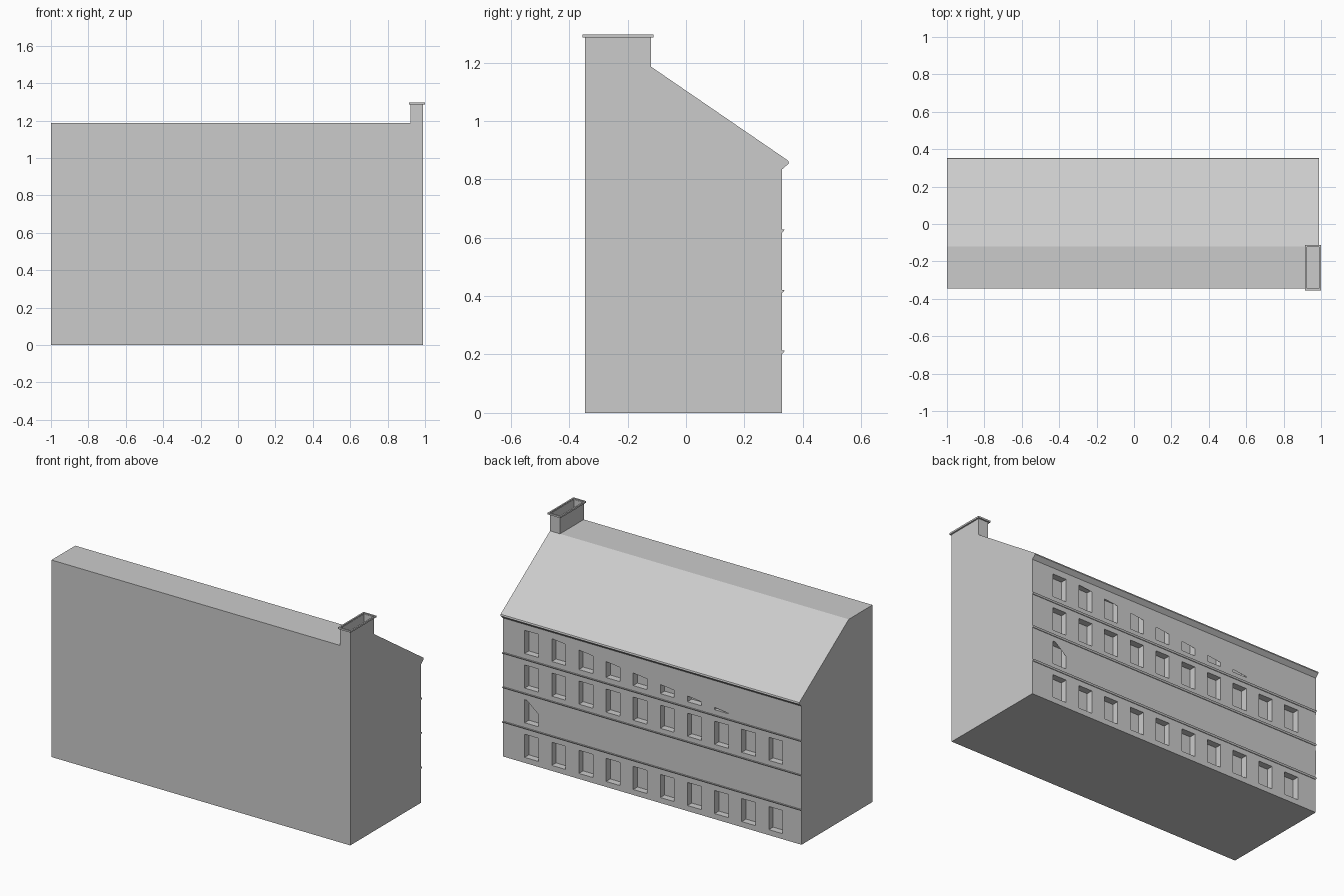
import bpy, bmesh

if "Cube" in bpy.data.objects:
    bpy.data.objects.remove(bpy.data.objects["Cube"])

X0, X1 = -1.0, 0.99        # building ends
YF, YB = -0.346, 0.329     # front and back wall planes
RIDGE_Y, RIDGE_Z = -0.12, 1.186


def finish(name, bm, normals=True):
    if normals:
        bmesh.ops.recalc_face_normals(bm, faces=bm.faces)
    me = bpy.data.meshes.new(name)
    bm.to_mesh(me)
    bm.free()
    ob = bpy.data.objects.new(name, me)
    bpy.context.collection.objects.link(ob)
    return ob


def extrude_x(name, profile):
    """Extrude a y,z profile along the length of the building."""
    bm = bmesh.new()
    f = bm.faces.new([bm.verts.new((X0, y, z)) for y, z in profile])
    r = bmesh.ops.extrude_face_region(bm, geom=[f])
    moved = [v for v in r["geom"] if isinstance(v, bmesh.types.BMVert)]
    bmesh.ops.translate(bm, verts=moved, vec=(X1 - X0, 0, 0))
    return finish(name, bm)


def add_box(bm, x0, x1, y0, y1, z0, z1):
    vs = bmesh.ops.create_cube(bm, size=1)["verts"]
    for v in vs:
        v.co = (x0 if v.co.x < 0 else x1,
                y0 if v.co.y < 0 else y1,
                z0 if v.co.z < 0 else z1)


def wall_panel(name, points):
    """Flat sheet of plaster on the back wall, facing +y."""
    bm = bmesh.new()
    f = bm.faces.new([bm.verts.new((x, YB + 0.0005, z)) for x, z in points])
    f.normal_update()
    if f.normal.y < 0:
        f.normal_flip()
    return finish(name, bm, False)


# building block with flat top strip, sloping roof and eave lip
building = extrude_x("building", [
    (YF, 0), (YB, 0), (YB, 0.834), (0.353, 0.855), (0.350, 0.864),
    (RIDGE_Y, RIDGE_Z), (YF, RIDGE_Z)])

# window recesses: four floors of ten
bm = bmesh.new()
for floor in range(4):
    for i in range(10):
        x = 0.844 - 0.1807 * i
        z = 0.033 + 0.2085 * floor
        add_box(bm, x - 0.092, x, YB - 0.04, YB + 0.015, z, z + 0.139)
cutter = finish("window_cutter", bm)
cutter.hide_render = True
cutter.hide_viewport = True
mod = building.modifiers.new("windows", "BOOLEAN")
mod.operation = "DIFFERENCE"
mod.solver = "EXACT"
mod.object = cutter
dg = bpy.context.evaluated_depsgraph_get()
mesh = bpy.data.meshes.new_from_object(building.evaluated_get(dg))
building.modifiers.clear()
building.data = mesh
bpy.data.objects.remove(cutter)

# wall panels that partly close the top row and the second row
wall_panel("upper_wall_panel", [(X1, 0.834), (X0, 0.834), (X0, 0.606)])
wall_panel("second_floor_wall_panel", [
    (0.835, 0.385), (X0, 0.385), (X0, 0.235), (0.752, 0.235), (0.752, 0.316)])

# string courses between floors
for n, z in enumerate((0.208, 0.416, 0.623)):
    extrude_x(f"string_course_{n + 1}", [
        (YB - 0.002, z - 0.005), (YB + 0.003, z - 0.004),
        (YB + 0.009, z + 0.005), (YB - 0.002, z + 0.005)])


def ring(bm, x0, x1, y0, y1, z):
    return [bm.verts.new(p) for p in
            ((x0, y0, z), (x1, y0, z), (x1, y1, z), (x0, y1, z))]


def bridge(bm, a, b):
    for i in range(4):
        j = (i + 1) % 4
        bm.faces.new((a[i], a[j], b[j], b[i]))


# open chimney stack, flush with the right and front walls
CX, CY = (0.923, X1), (YF, RIDGE_Y)
bm = bmesh.new()
t = 0.002
rings = [ring(bm, CX[0] + d, CX[1] - d, CY[0] + d, CY[1] - d, z)
         for d, z in ((0, RIDGE_Z), (0, 1.29), (t, 1.29), (t, RIDGE_Z))]
for a, b in zip(rings, rings[1:]):
    bridge(bm, a, b)
finish("chimney", bm)

# chimney cap: projecting ring
bm = bmesh.new()
o = 0.009
rings = [ring(bm, CX[0] - d, CX[1] + d, CY[0] - d, CY[1] + d, z)
         for d, z in ((0, 1.286), (o, 1.286), (o, 1.296), (0, 1.296))]
for a, b in zip(rings, rings[1:] + rings[:1]):
    bridge(bm, a, b)
finish("chimney_cap", bm)
